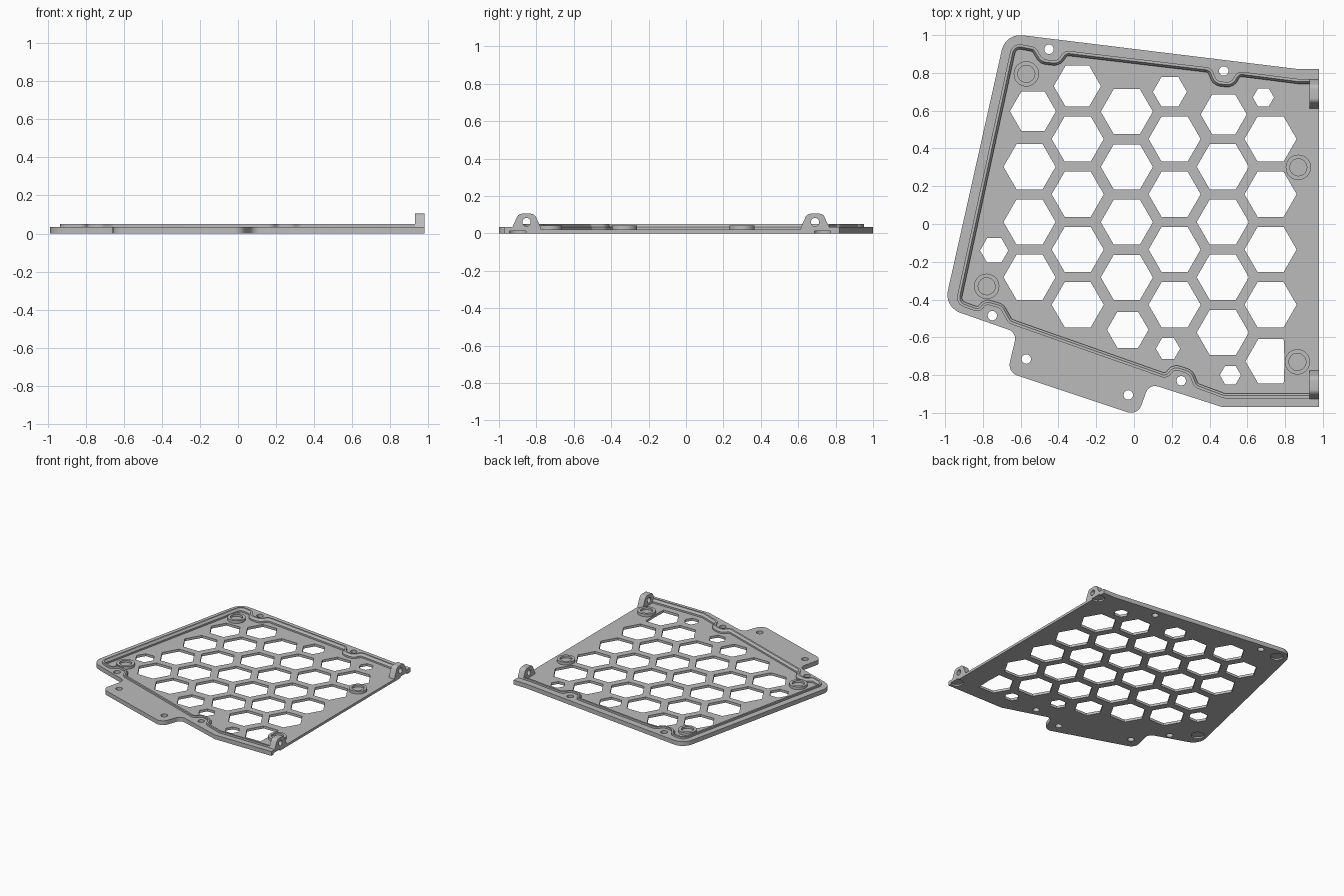
import bpy, bmesh, math
from mathutils import Vector

if "Cube" in bpy.data.objects:
    bpy.data.objects.remove(bpy.data.objects["Cube"], do_unlink=True)

grey = bpy.data.materials.new("matte grey")
grey.use_nodes = True
grey.diffuse_color = (0.5, 0.5, 0.5, 1)
grey.node_tree.nodes["Principled BSDF"].inputs["Base Color"].default_value = (0.5, 0.5, 0.5, 1)


def fillet(corners, closed=True, steps=6):
    """Round each (x, y, radius) corner of a path."""
    out, n = [], len(corners)
    for i, (x, y, r) in enumerate(corners):
        p = Vector((x, y))
        if r == 0 or (not closed and i in (0, n - 1)):
            out.append(p)
            continue
        a = Vector(corners[i - 1][:2]) - p
        b = Vector(corners[(i + 1) % n][:2]) - p
        half = a.angle(b) / 2
        cut = min(r / math.tan(half), a.length * 0.49, b.length * 0.49)
        r = cut * math.tan(half)
        a.normalize()
        b.normalize()
        centre = p + (a + b).normalized() * (r / math.sin(half))
        start, end = p + a * cut - centre, p + b * cut - centre
        turn = math.atan2(start.x * end.y - start.y * end.x, start.dot(end))
        for k in range(steps + 1):
            t = math.atan2(start.y, start.x) + turn * k / steps
            out.append(centre + Vector((math.cos(t), math.sin(t))) * r)
    return out


def ngon(x, y, r, sides=32, limit=9):
    return [Vector((min(x + r * math.cos(math.tau * k / sides), limit),
                    y + r * math.sin(math.tau * k / sides))) for k in range(sides)]


def prism(bm, pts, low, high, axis="z"):
    """Extrude a flat outline between two levels along z or x."""
    place = (lambda p, h: (p.x, p.y, h)) if axis == "z" else (lambda p, h: (h, p.x, p.y))
    rings = [[bm.verts.new(place(p, h)) for p in pts] for h in (low, high)]
    faces = [bm.faces.new(rings[0]), bm.faces.new(rings[1])]
    for i in range(len(pts)):
        j = (i + 1) % len(pts)
        faces.append(bm.faces.new((rings[0][i], rings[0][j], rings[1][j], rings[1][i])))
    bmesh.ops.recalc_face_normals(bm, faces=faces)


def finish(name, bm):
    mesh = bpy.data.meshes.new(name)
    bm.to_mesh(mesh)
    bm.free()
    mesh.materials.append(grey)
    ob = bpy.data.objects.new(name, mesh)
    bpy.context.collection.objects.link(ob)
    return ob


def solid(name, prisms):
    bm = bmesh.new()
    for args in prisms:
        prism(bm, *args)
    return finish(name, bm)


def carve(ob, prisms):
    cutter = solid("cutter", prisms)
    cutter.hide_render = True
    mod = ob.modifiers.new("carve", "BOOLEAN")
    mod.operation, mod.solver, mod.object = "DIFFERENCE", "EXACT", cutter
    bpy.context.view_layer.objects.active = ob
    bpy.ops.object.modifier_apply(modifier=mod.name)
    bpy.data.objects.remove(cutter, do_unlink=True)


def smooth(ob):
    bpy.ops.object.select_all(action="DESELECT")
    ob.select_set(True)
    bpy.context.view_layer.objects.active = ob
    bpy.ops.object.shade_smooth_by_angle(angle=math.radians(30))


FLOOR, LEDGE, RIM = 0.02, 0.035, 0.05

# Plate outline with the mounting tab on the front edge
outline = fillet([
    (0.98, 0.82, 0), (0.87, 0.82, 0), (-0.68, 1.01, 0.1), (-1.005, -0.44, 0.1),
    (-0.62, -0.575, 0.05), (-0.67, -0.785, 0.06), (0.02, -1.015, 0.06),
    (0.08, -0.845, 0.05), (0.47, -0.97, 0), (0.98, -0.97, 0)])

# Rim line, detouring inwards around four screw holes
rim_path = fillet([
    (0.93, 0.755, 0), (0.87, 0.755, 0), (0.555, 0.795, 0.03), (0.52, 0.735, 0.05),
    (0.43, 0.745, 0.05), (0.4, 0.815, 0.03), (-0.36, 0.905, 0.03), (-0.4, 0.85, 0.05),
    (-0.49, 0.86, 0.05), (-0.53, 0.925, 0.03), (-0.635, 0.945, 0.04),
    (-0.93, -0.415, 0.04), (-0.82, -0.455, 0.03), (-0.79, -0.41, 0.05),
    (-0.7, -0.435, 0.05), (-0.655, -0.515, 0.03), (0.17, -0.805, 0.03),
    (0.21, -0.755, 0.05), (0.3, -0.785, 0.05), (0.33, -0.855, 0.03),
    (0.48, -0.91, 0.03), (0.93, -0.91, 0)], closed=False)

# Grid of hexagonal vents: column x, top row y, number of full cells
columns = [(-0.553, 0.303, 3), (-0.298, 0.45, 4), (-0.038, 0.595, 4),
           (0.215, 0.45, 4), (0.47, 0.303, 4), (0.723, 0.45, 4)]
vents = [ngon(x, y - 0.2925 * row, 0.138, 6)
         for x, y, count in columns for row in range(count)]
edge_vents = [(-0.535, 0.597, 0.122), (-0.3, 0.73, 0.125), (0.19, 0.7, 0.09),
              (0.475, 0.58, 0.122), (-0.033, -0.56, 0.11), (-0.74, -0.14, 0.075),
              (0.18, -0.66, 0.064), (0.51, -0.8, 0.056), (0.685, 0.67, 0.056)]
vents += [ngon(x, y, r, 6) for x, y, r in edge_vents]
vents.append(ngon(0.725, -0.727, 0.135, 6, limit=0.797))

screws = [(-0.45, 0.925), (0.475, 0.81), (-0.75, -0.485),
          (-0.57, -0.715), (-0.03, -0.905), (0.25, -0.83)]
pockets = [(0.96, -0.9), (0.96, 0.73), (-0.61, 0.92), (-0.91, -0.35)]

# Plate: recessed floor, vents, screw holes and shallow underside pockets
plate = solid("vented_plate", [(outline, 0, LEDGE)])
recess = [Vector((1.1, 0.755))] + rim_path + [Vector((1.1, -0.91))]
carve(plate, [(recess, FLOOR, 0.1)])
carve(plate, [(v, -0.1, 0.1) for v in vents] + [(ngon(x, y, 0.025), -0.1, 0.1) for x, y in screws])
carve(plate, [(ngon(x, y, 0.048), -0.1, 0.012) for x, y in pockets])
smooth(plate)

# Raised rim with a sloped inner shoulder, swept along the rim line
section = [(-0.013, FLOOR - 0.005), (-0.013, RIM), (0.001, RIM),
           (0.013, 0.033), (0.013, FLOOR - 0.005)]
bm = bmesh.new()
rings = []
for i, p in enumerate(rim_path):
    before = (p - rim_path[i - 1]).normalized() if i else None
    after = (rim_path[i + 1] - p).normalized() if i + 1 < len(rim_path) else before
    before = before or after
    way = (before + after).normalized()
    side = Vector((-way.y, way.x)) / max(way.dot(after), 0.5)
    rings.append([bm.verts.new((*(p + side * s), z)) for s, z in section])
for a, b in zip(rings, rings[1:]):
    for k in range(len(section)):
        j = (k + 1) % len(section)
        bm.faces.new((a[k], a[j], b[j], b[k]))
bm.faces.new(rings[0])
bm.faces.new(rings[-1])
bmesh.ops.recalc_face_normals(bm, faces=bm.faces[:])
smooth(finish("raised_rim", bm))

# Round bosses with a sunken centre
for i, (x, y) in enumerate([(-0.57, 0.795), (-0.78, -0.33), (0.87, 0.3), (0.865, -0.73)]):
    boss = solid(f"boss_{i + 1}", [(ngon(x, y, 0.067), FLOOR - 0.005, 0.042)])
    carve(boss, [(ngon(x, y, 0.045), 0.026, 0.1)])
    smooth(boss)

# Hinge lugs on the open edge, each with a pin hole
for name, y in (("front", -0.853), ("back", 0.69)):
    profile = fillet([(y - 0.08, FLOOR - 0.005, 0), (y + 0.08, FLOOR - 0.005, 0),
                      (y + 0.073, 0.038, 0), (y + 0.043, 0.105, 0.03),
                      (y - 0.043, 0.105, 0.03), (y - 0.073, 0.038, 0)])
    lug = solid(f"{name}_hinge_lug", [(profile, 0.93, 0.98, "x")])
    carve(lug, [(ngon(y, 0.06, 0.022), 0.8, 1.1, "x")])
    smooth(lug)
